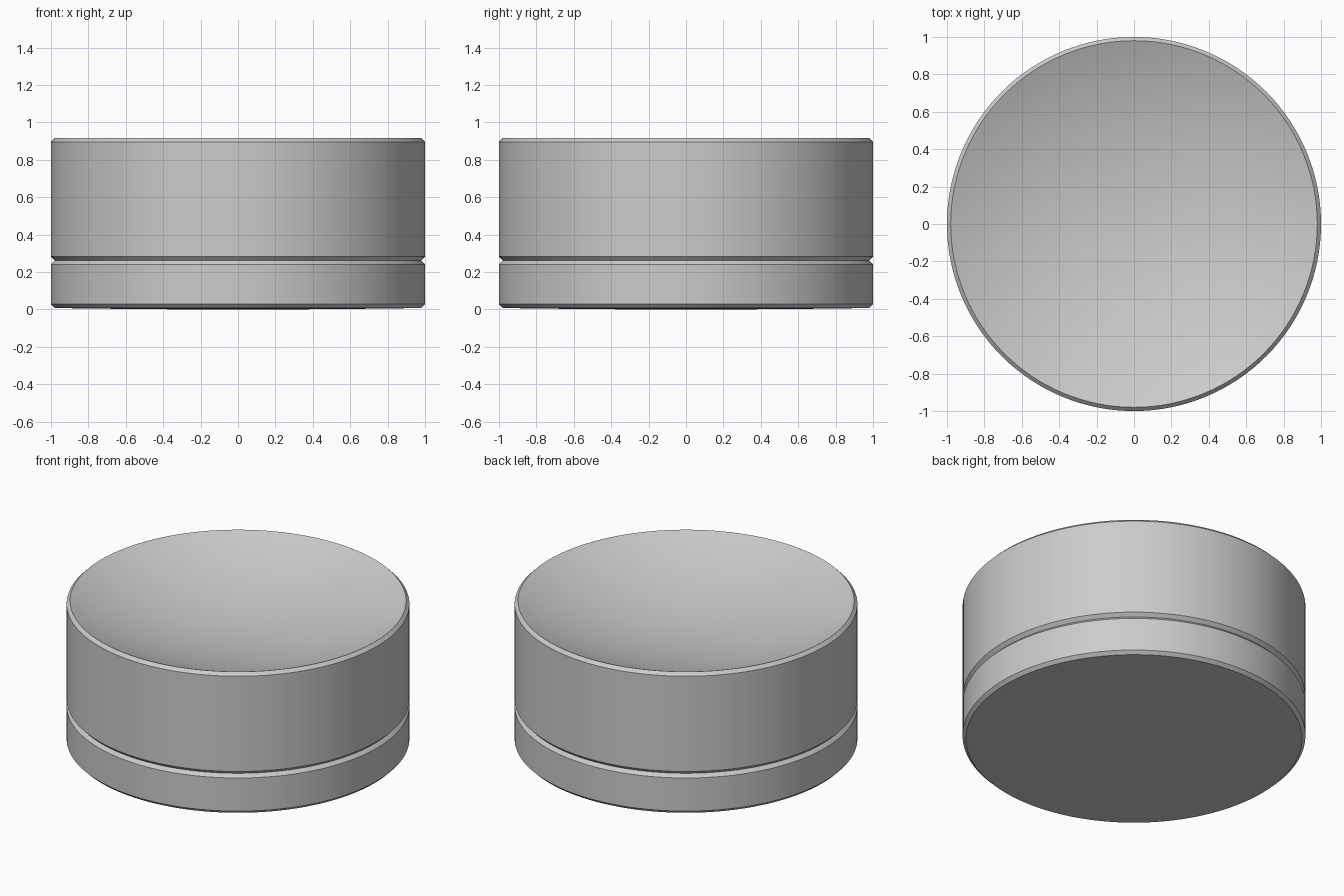
import bpy, bmesh, math

cube = bpy.data.objects.get("Cube")
if cube:
    bpy.data.objects.remove(cube, do_unlink=True)

SEGMENTS = 128
RIM = 0.98        # radius inside the chamfers

grey = bpy.data.materials.new("plain grey")
grey.use_nodes = True
grey.diffuse_color = (0.6, 0.6, 0.6, 1)
grey.node_tree.nodes["Principled BSDF"].inputs["Base Color"].default_value = (0.6, 0.6, 0.6, 1)


def dome(edge_z, rise, steps=20):
    """Spherical arc from the axis out to the rim; negative rise is a dish."""
    radius = (RIM ** 2 + rise ** 2) / (2 * abs(rise))
    sign = math.copysign(1, rise)
    points = []
    for i in range(steps + 1):
        r = RIM * i / steps
        points.append((r, edge_z + rise - sign * (radius - math.sqrt(radius ** 2 - r ** 2))))
    return points


def lathe(name, profile):
    """Revolve a profile of (radius, height) points about z."""
    bm = bmesh.new()
    verts = [bm.verts.new((r, 0, z)) for r, z in profile]
    edges = [bm.edges.new(pair) for pair in zip(verts, verts[1:])]
    bmesh.ops.spin(bm, geom=verts + edges, cent=(0, 0, 0), axis=(0, 0, 1),
                   angle=2 * math.pi, steps=SEGMENTS)
    bmesh.ops.remove_doubles(bm, verts=bm.verts[:], dist=1e-5)
    bmesh.ops.recalc_face_normals(bm, faces=bm.faces[:])
    mesh = bpy.data.meshes.new(name)
    bm.to_mesh(mesh)
    bm.free()
    mesh.materials.append(grey)
    obj = bpy.data.objects.new(name, mesh)
    bpy.context.collection.objects.link(obj)
    bpy.ops.object.select_all(action='DESELECT')
    obj.select_set(True)
    bpy.context.view_layer.objects.active = obj
    bpy.ops.object.shade_smooth_by_angle(angle=math.radians(15))
    return obj


# Curved seam shared by the two lens elements
seam = dome(0.262, 0.15)

# Lower element: very slightly bulging base and chamfered edges
lathe("lower_lens", dome(0.008, -0.008) + [(1, 0.028), (1, 0.241)] + seam[::-1])

# Upper element: chamfered edges and dished top
lathe("upper_lens", seam + [(1, 0.283), (1, 0.896)] + dome(0.916, -0.2)[::-1])
